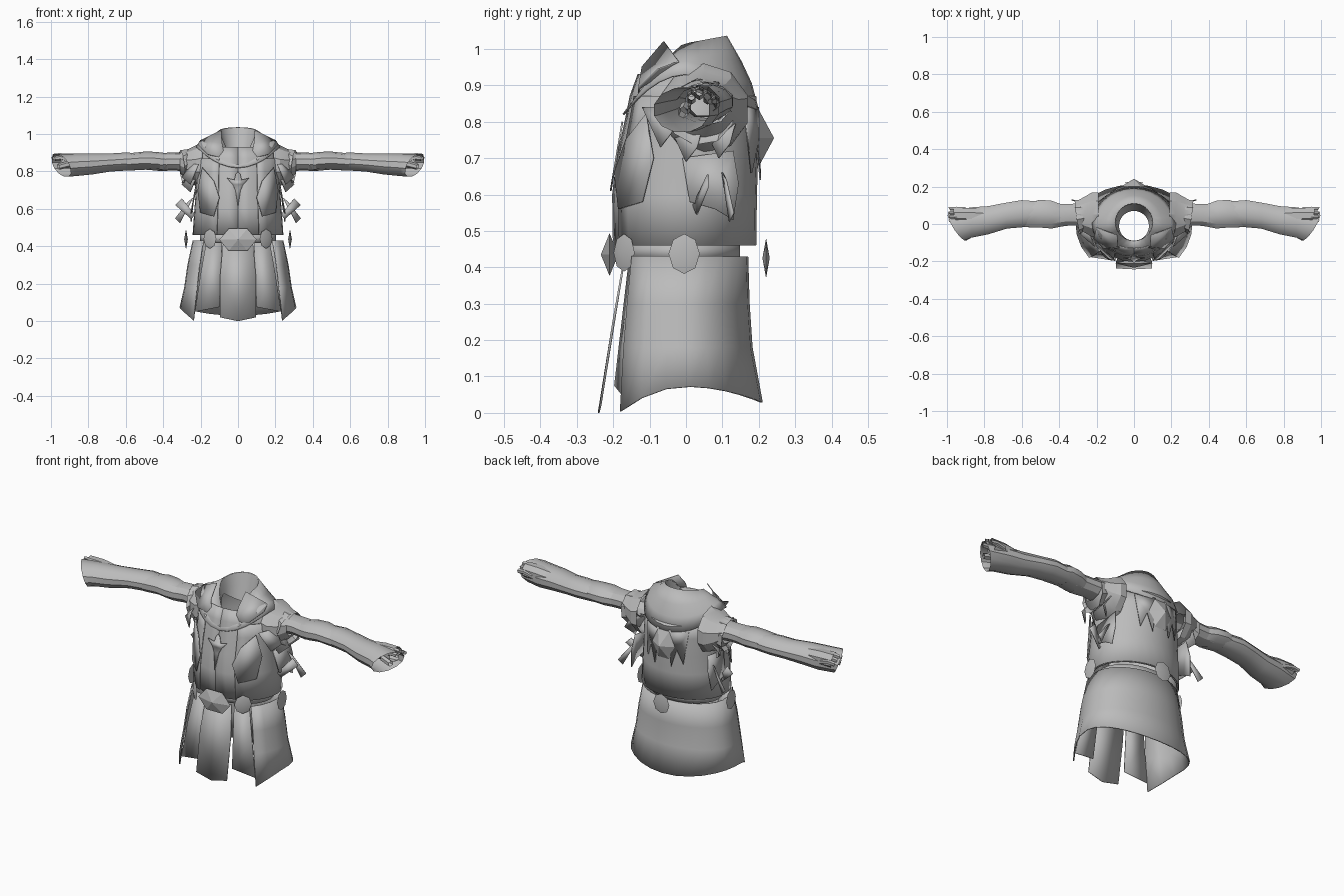
import bpy, bmesh, math
from math import sin, cos, radians, pi
from mathutils import Vector, Matrix

old = bpy.data.objects.get("Cube")
if old:
    bpy.data.objects.remove(old, do_unlink=True)

cloth = bpy.data.materials.new("plain grey cloth")
cloth.use_nodes = True
cloth.diffuse_color = (0.5, 0.5, 0.5, 1)
cloth.node_tree.nodes["Principled BSDF"].inputs["Base Color"].default_value = (0.5, 0.5, 0.5, 1)


def make(name, verts, faces, thick=0, angle=35):
    me = bpy.data.meshes.new(name)
    me.from_pydata([tuple(v) for v in verts], [], faces)
    bm = bmesh.new()
    bm.from_mesh(me)
    bmesh.ops.recalc_face_normals(bm, faces=bm.faces)
    bm.to_mesh(me)
    bm.free()
    me.materials.append(cloth)
    ob = bpy.data.objects.new(name, me)
    bpy.context.scene.collection.objects.link(ob)
    if thick:
        mod = ob.modifiers.new("thickness", 'SOLIDIFY')
        mod.thickness = thick
        mod.offset = 0
    bpy.ops.object.select_all(action='DESELECT')
    ob.select_set(True)
    bpy.context.view_layer.objects.active = ob
    bpy.ops.object.shade_smooth_by_angle(angle=radians(angle))
    return ob


def loft(name, rows, closed=False, thick=0, angle=35):
    n = len(rows[0])
    faces = []
    for r in range(len(rows) - 1):
        for i in range(n if closed else n - 1):
            j = (i + 1) % n
            faces.append((r * n + i, r * n + j, (r + 1) * n + j, (r + 1) * n + i))
    return make(name, [p for row in rows for p in row], faces, thick, angle)


def body(name, stations, span=180, n=24, grow=0, hem=None, thick=0.006):
    """Oval shell round z; span is measured from the back to each front edge."""
    rows = []
    for k, (z, hx, yf, yb) in enumerate(stations):
        row = []
        for i in range(n + 1):
            t = radians(-span + 2 * span * i / n)
            c = cos(t)
            y = c * (yb + grow) if c > 0 else c * (grow - yf)
            zz = hem(y) if hem and k == len(stations) - 1 else z
            row.append((sin(t) * (hx + grow), y, zz))
        rows.append(row)
    return loft(name, rows, thick=thick)


def arm_tube(name, s, stations, n=10, skew=0):
    """Tube along x; skew slants the last ring."""
    rows = []
    for k, (x, cy, cz, ry, rz) in enumerate(stations):
        sk = skew if k == len(stations) - 1 else 0
        row = []
        for i in range(n):
            a = 2 * pi * (i + 0.5) / n
            row.append((s * (x + sk * (cos(a) + 0.6 * sin(a))), cy + ry * cos(a), cz + rz * sin(a)))
        rows.append(row)
    return loft(name, rows, closed=True, angle=30)


def plate(name, pts, s=1, thick=0.005):
    return make(name, [(s * x, y, z) for x, y, z in pts], [tuple(range(len(pts)))], thick)


def gem(name, centre, turn, rx, rz, depth, n=8):
    """Faceted stud facing -y, then turned about z."""
    pts = [Vector((rx * cos(2 * pi * i / n), 0, rz * sin(2 * pi * i / n))) for i in range(n)]
    pts += [Vector((0, -depth, 0)), Vector((0, depth, 0))]
    m = Matrix.Translation(centre) @ Matrix.Rotation(radians(turn), 4, 'Z')
    faces = [(i, (i + 1) % n, n + e) for i in range(n) for e in (0, 1)]
    return make(name, [m @ p for p in pts], faces, 0, 15)


# Torso, open coat over it, belt and skirt
torso = [(0.46, .232, -.198, .182), (0.6, .222, -.2, .184), (0.7, .214, -.188, .187),
         (0.8, .21, -.166, .187), (0.87, .205, -.152, .182), (0.93, .18, -.13, .16)]
body("tunic_torso", torso)
body("open_coat", torso[:5], span=152, grow=0.008)
body("belt", [(0.42, .2, -.16, .145), (0.465, .2, -.16, .145)])


def skirt_hem(y):
    return 0.072 - (0.04 * (y / 0.2) ** 2 if y > 0 else 0.068 * (y / 0.18) ** 2)


body("skirt", [(0.43, .24, -.23, .168), (0.3, .268, -.25, .172), (0.18, .285, -.265, .18),
               (0.05, .31, -.28, .208)], span=130, n=18, hem=skirt_hem)
plate("front_panel", [(-.095, -.235, .02), (0, -.24, 0), (.095, -.235, .02), (.095, -.2, .25),
                      (.08, -.17, .42), (-.08, -.17, .42), (-.095, -.2, .25)])

# Mantle with raised collar: rows run from the neck to the outer edge
N = 28
mantle, collar = [[], [], [], []], [[], [], []]
for i in range(N):
    t = 2 * pi * i / N
    c, sx = cos(t), sin(t)
    f, b, side = max(-c, 0), max(c, 0), abs(sx)
    mantle[0].append((.1 * sx, .1 * c + .01, 1.015 + .02 * b - .145 * f ** 2))
    mantle[1].append((.15 * sx, (.15 if c > 0 else .125) * c, .985 - .02 * b - .13 * f ** 2))
    mantle[2].append((.2 * sx, (.178 if c > 0 else .15) * c, .965 - .06 * b - .12 * f ** 2))
    mantle[3].append((.222 * sx, (.198 if c > 0 else .172) * c, .93 - .1 * b - .11 * f ** 2))
    for k in range(3):
        r = .1 - .01 * k
        collar[k].append((r * sx, r * c + .01 * (1 - k), mantle[0][i][2] - (.035 + .04 * b) * k))
loft("mantle", mantle, closed=True, thick=.006)
loft("neck_lining", collar, closed=True)

# Chest emblem, back badge and torn tails
half = [(0, .61), (.014, .7), (.028, .73), (.06, .765), (.02, .755), (.012, .785), (0, .8)]
outline = half + [(-x, z) for x, z in half[-2:0:-1]]
plate("chest_emblem", [(x, -.207 + .17 * (z - .61), z) for x, z in outline])
gem("back_badge", (0, .2, .755), 180, .07, .09, .042, 6)
for s in (-1, 1):
    plate("back_tail", [(.03, .198, .84), (.13, .16, .84), (.11, .18, .66), (.08, .196, .74), (.05, .204, .64)], s)

# Belt studs
gem("buckle", (0, -.21, .435), 0, .1, .068, .024, 6)
gem("back_stud", (0, .22, .425), 180, .05, .055, .01)

for s, side in ((1, "left_"), (-1, "right_")):
    gem(side + "hip_stud", (s * .278, -.005, .437), s * 90, .043, .055, .01)
    gem(side + "front_stud", (s * .15, -.17, .44), s * 40, .045, .052, .012)
    plate(side + "inner_panel", [(.085, -.155, .42), (.17, -.14, .42), (.2, -.16, .25),
                                 (.23, -.175, .05), (.1, -.195, .075)], s)
    # Standing corner of the collar
    plate(side + "collar_wing", [(.09, -.06, 1.02), (.2, -.02, .965), (.215, -.075, .945),
                                 (.16, -.13, .89), (.07, -.13, .87), (.085, -.12, .95)], s)
    # Lapel flaps on the chest sides
    plate(side + "lapel", [(.19, -.11, .82), (.13, -.165, .75), (.1, -.196, .66),
                           (.13, -.185, .56), (.2, -.12, .58), (.215, -.09, .7)], s)
    # Shoulder caps in layers, then the sleeve and bracer
    arm_tube(side + "shoulder_cap", s, [(.19, .05, .835, .125, .125), (.225, .05, .83, .125, .11),
                                        (.265, .05, .835, .1, .085), (.31, .055, .85, .07, .06)])
    arm_tube(side + "shoulder_ruffle", s, [(.25, .05, .85, .07, .06), (.275, .045, .835, .09, .085),
                                           (.3, .04, .825, .095, .09)], 9, .015)
    arm_tube(side + "upper_sleeve", s, [(.22, .05, .85, .07, .055), (.34, .05, .853, .06, .048),
                                        (.44, .045, .85, .066, .048)], 10, .02)
    arm_tube(side + "elbow_sleeve", s, [(.38, .045, .85, .06, .047), (.44, .05, .855, .078, .05),
                                        (.5, .055, .858, .078, .048), (.57, .05, .852, .07, .048)], 10, -.02)
    arm_tube(side + "bracer", s, [(.5, .06, .852, .062, .045), (.6, .055, .853, .075, .05),
                                  (.68, .045, .848, .072, .05), (.78, .02, .84, .078, .058),
                                  (.87, .008, .835, .084, .062), (.945, -.012, .832, .078, .062)], 12, .045)
    # Ragged glove and finger stubs
    arm_tube(side + "glove", s, [(.8, .04, .85, .045, .04), (.88, .045, .855, .045, .045),
                                 (.955, .045, .857, .042, .043)], 8, .01)
    for k in range(4):
        y = .015 + .022 * k
        z = .885 - .012 * abs(k - 1)
        arm_tube(side + "finger", s, [(.9, y, z - .012, .012, .014), (.95, y, z, .013, .014),
                                      (.985, y, z - .004, .01, .013)], 6, .006)
    arm_tube(side + "thumb", s, [(.9, .0, .84, .016, .018), (.96, -.008, .825, .014, .016)], 6, .006)
    # Torn rags and straps under the arm
    for k, (y, z) in enumerate([(-.07, .78), (0, .74), (.09, .75)]):
        plate(side + "arm_rag", [(.21, y - .05, z + .06), (.25, y + .05, z + .06), (.3, y + .03, z - .01),
                                 (.255, y, z - .05)], s)
    plate(side + "side_cloth", [(.226, -.01, .7), (.226, .13, .72), (.24, .145, .63), (.25, .13, .53),
                                (.255, .08, .56), (.25, .01, .58)], s)
    plate(side + "upper_strap", [(.23, .02, .57), (.25, .03, .545), (.335, .06, .62), (.3, .06, .655)], s)
    plate(side + "lower_strap", [(.24, .1, .66), (.265, .11, .64), (.335, .13, .55), (.31, .12, .525)], s)
